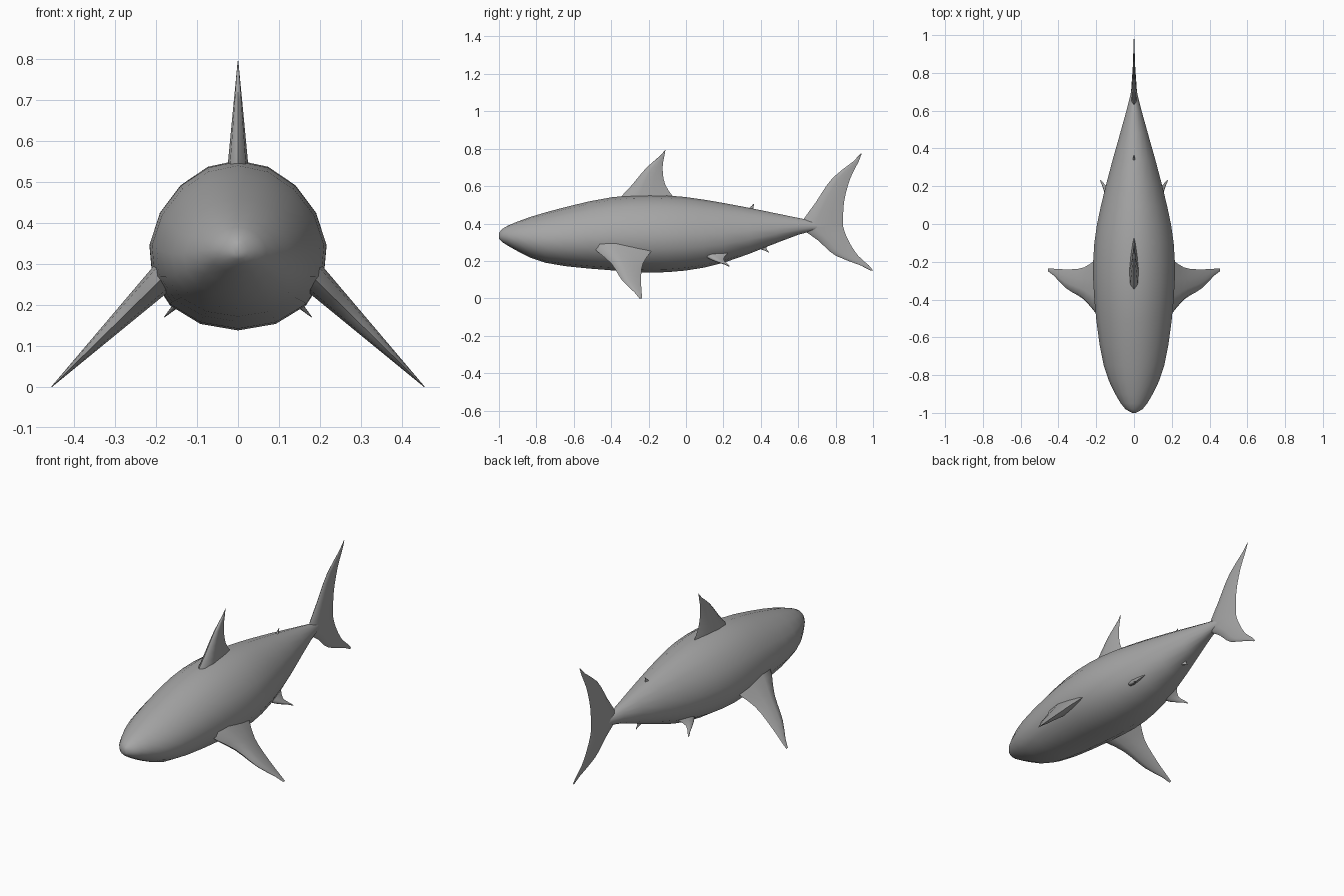
import bpy
import bmesh
from math import cos, pi, radians, sin
from mathutils import Vector

cube = bpy.data.objects.get("Cube")
if cube:
    bpy.data.objects.remove(cube, do_unlink=True)

# Single skin colour
grey = (0.38, 0.38, 0.38, 1)
skin = bpy.data.materials.new("grey_skin")
skin.use_nodes = True
skin.diffuse_color = grey
skin.node_tree.nodes["Principled BSDF"].inputs["Base Color"].default_value = grey


def smooth(keys, steps):
    """Pass a smooth curve through the keys, with steps between each pair."""
    points = [Vector(key) for key in keys]
    padded = [points[0]] + points + [points[-1]]
    result = []
    for before, start, end, after in zip(padded, padded[1:], padded[2:], padded[3:]):
        leave, arrive = (end - before) / 2, (after - start) / 2
        for step in range(steps):
            t = step / steps
            blend = t * t * (3 - 2 * t)
            bend = t * (1 - t)
            result.append(start.lerp(end, blend)
                          + leave * bend * (1 - t) - arrive * bend * t)
    return result + [points[-1]]


def loft(name, rings):
    """Skin the rings in order and cap both ends."""
    bm = bmesh.new()
    loops = [[bm.verts.new(point) for point in ring] for ring in rings]
    for near, far in zip(loops, loops[1:]):
        for i in range(len(near)):
            bm.faces.new((near[i - 1], near[i], far[i], far[i - 1]))
    bm.faces.new(loops[0])
    bm.faces.new(loops[-1])
    bmesh.ops.recalc_face_normals(bm, faces=bm.faces[:])
    mesh = bpy.data.meshes.new(name)
    bm.to_mesh(mesh)
    bm.free()
    mesh.materials.append(skin)
    obj = bpy.data.objects.new(name, mesh)
    bpy.context.collection.objects.link(obj)
    bpy.ops.object.select_all(action="DESELECT")
    obj.select_set(True)
    bpy.context.view_layer.objects.active = obj
    bpy.ops.object.shade_smooth_by_angle(angle=radians(65))


def turn(sides):
    """Angles evenly spaced around a full turn."""
    return [2 * pi * i / sides for i in range(sides)]


def fin(name, root, tip, thickness, chords):
    """Taper from root to tip in x and z; chords give leading and trailing y."""
    root, tip = Vector(root), Vector(tip)
    across = (tip - root).orthogonal().normalized()
    sections = smooth(chords, 3)
    rings = []
    for i, (lead, trail) in enumerate(sections):
        along = i / (len(sections) - 1)
        centre = root.lerp(tip, along)
        half = thickness * (1 - along) + 0.001
        ring = []
        for angle in turn(10):
            back = (1 - cos(angle)) / 2
            x, z = centre + across * half * sin(angle) * (1.3 - back)
            ring.append((x, lead + back * (trail - lead), z))
        rings.append(ring)
    loft(name, rings)


# Body stations: y, top, bottom, half width; the section is widest low down
stations = [
    (-1, 0.35, 0.32, 0.01),
    (-0.95, 0.39, 0.28, 0.07),
    (-0.75, 0.46, 0.19, 0.16),
    (-0.4, 0.54, 0.15, 0.21),
    (-0.1, 0.55, 0.14, 0.21),
    (0.2, 0.51, 0.19, 0.15),
    (0.6, 0.43, 0.34, 0.04),
    (0.75, 0.4, 0.37, 0.005),
]
rings = []
for y, top, bottom, width in smooth(stations, 3):
    middle, rise = (top + bottom) / 2, (top - bottom) / 2
    rings.append([(width * sin(angle) * (1 - 0.12 * cos(angle)), y,
                   middle + rise * cos(angle)) for angle in turn(16)])
loft("body", rings)

# Fins on the centre line
fin("dorsal_fin", (0, 0.51), (0, 0.795), 0.03,
    [(-0.37, -0.05), (-0.29, -0.11), (-0.21, -0.125), (-0.11, -0.11)])
fin("second_dorsal_fin", (0, 0.45), (0, 0.505), 0.015,
    [(0.29, 0.38), (0.33, 0.36), (0.36, 0.365)])
fin("anal_fin", (0, 0.29), (0, 0.245), 0.015,
    [(0.36, 0.44), (0.39, 0.43), (0.44, 0.445)])

# Crescent tail in two lobes sharing one root chord
tail_root = (0.61, 0.84)
fin("upper_tail_lobe", (0, 0.385), (0, 0.775), 0.017,
    [tail_root, (0.695, 0.845), (0.785, 0.88), (0.935, 0.94)])
fin("lower_tail_lobe", (0, 0.385), (0, 0.15), 0.017,
    [tail_root, (0.71, 0.87), (0.8, 0.92), (0.985, 1)])

# Paired fins, slanting out and down
for label, side in (("left", 1), ("right", -1)):
    fin(label + "_pectoral_fin", (side * 0.17, 0.28), (side * 0.455, 0), 0.04,
        [(-0.5, -0.17), (-0.4, -0.23), (-0.34, -0.24), (-0.25, -0.235)])
    fin(label + "_pelvic_fin", (side * 0.1, 0.25), (side * 0.18, 0.17), 0.02,
        [(0.07, 0.23), (0.13, 0.2), (0.23, 0.235)])
